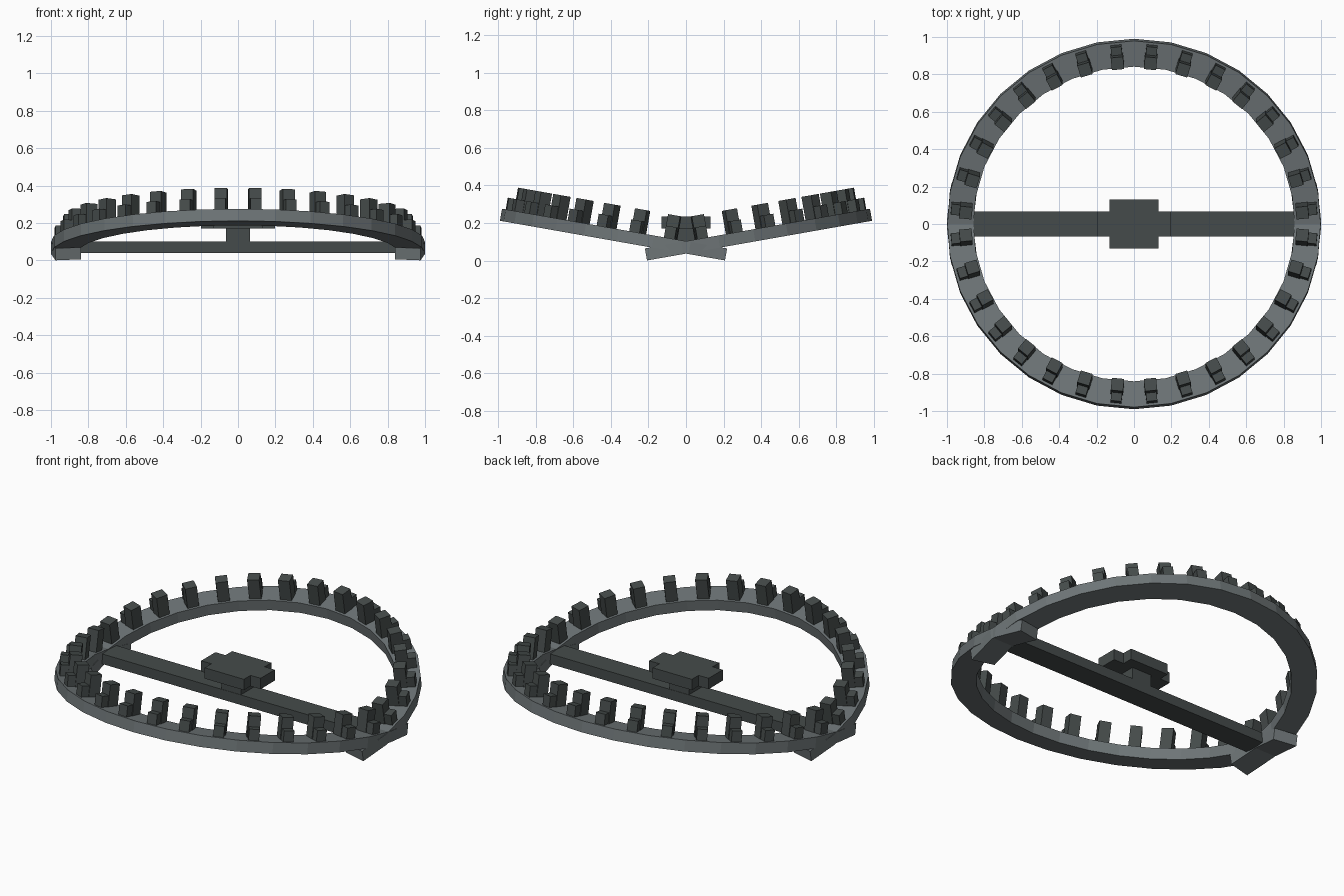
import bpy, math
from mathutils import Matrix, Vector

if "Cube" in bpy.data.objects:
    bpy.data.objects.remove(bpy.data.objects["Cube"])


def material(name, rgb):
    m = bpy.data.materials.new(name)
    m.diffuse_color = (*rgb, 1)
    m.use_nodes = True
    m.node_tree.nodes["Principled BSDF"].inputs["Base Color"].default_value = m.diffuse_color
    return m


STEEL = material("grey steel", (0.155, 0.178, 0.184))
DARK = material("dark iron", (0.060, 0.071, 0.070))

TILT = math.radians(10)      # how far each jaw is raised
PIVOT_Z = 0.07
R_OUT, R_IN, HALF_H = 1.0, 0.86, 0.0325


def add_mesh(name, verts, faces, mat):
    me = bpy.data.meshes.new(name)
    me.from_pydata(verts, [], faces)
    me.materials.append(mat)
    ob = bpy.data.objects.new(name, me)
    bpy.context.collection.objects.link(ob)
    return ob


def box_data(lo, hi, mat=Matrix()):
    verts = [mat @ Vector((x, y, z)) for z in (lo[2], hi[2])
             for x, y in ((lo[0], lo[1]), (hi[0], lo[1]), (hi[0], hi[1]), (lo[0], hi[1]))]
    faces = [(3, 2, 1, 0), (4, 5, 6, 7), (0, 1, 5, 4), (1, 2, 6, 5), (2, 3, 7, 6), (3, 0, 4, 7)]
    return verts, faces


def add_boxes(name, boxes, mat):
    verts, faces = [], []
    for b in boxes:
        v, f = box_data(*b)
        faces += [tuple(i + len(verts) for i in q) for q in f]
        verts += v
    return add_mesh(name, verts, faces, mat)


def jaw_arc(name):
    # rectangular section swept a little past a half circle
    n, over = 18, 12.5
    verts, faces = [], []
    for i in range(n + 1):
        a = math.radians(-over + (180 + 2 * over) * i / n)
        for r, z in ((R_IN, -HALF_H), (R_OUT, -HALF_H), (R_OUT, HALF_H), (R_IN, HALF_H)):
            verts.append((r * math.cos(a), r * math.sin(a), z))
    for i in range(n):
        for k in range(4):
            a, b = 4 * i + k, 4 * i + (k + 1) % 4
            faces.append((a, a + 4, b + 4, b))
    faces += [(0, 1, 2, 3), tuple(4 * n + k for k in (3, 2, 1, 0))]
    return add_mesh(name, verts, faces, STEEL)


# two raised jaws with stepped teeth
for side, turn in (("back", 0), ("front", math.pi)):
    place = (Matrix.Translation((0, 0, PIVOT_Z)) @ Matrix.Rotation(turn, 4, 'Z')
             @ Matrix.Rotation(TILT, 4, 'X'))
    jaw_arc(side + "_jaw").matrix_world = place
    teeth = []
    for i in range(16):
        m = Matrix.Rotation(math.radians(11.25 * (i + 0.5)), 4, 'Z')
        teeth.append(((0.87, -0.033, 0.02), (0.937, 0.033, 0.158), m))   # tall inner part
        teeth.append(((0.93, -0.029, 0.02), (0.982, 0.029, 0.096), m))   # low outer step
    add_boxes(side + "_teeth", teeth, DARK).matrix_world = place

# base bar, post and trigger plate
add_boxes("base_bar", [((-0.9, -0.067, 0.04), (0.9, 0.067, 0.10))], DARK)
add_boxes("plate_post", [((-0.065, -0.065, 0.09), (0.065, 0.065, 0.18))], DARK)
outline = [(0.197, -0.067), (0.197, 0.067), (0.13, 0.067), (0.13, 0.13)]
outline += [(-x, y) for x, y in reversed(outline[1:])]
outline += [(-0.197, -0.067), (-0.13, -0.067), (-0.13, -0.13), (0.13, -0.13), (0.13, -0.067)]
n = len(outline)
add_mesh("trigger_plate",
         [(x, y, 0.17) for x, y in outline] + [(x, y, 0.235) for x, y in outline],
         [tuple(reversed(range(n))), tuple(range(n, 2 * n))]
         + [(i, (i + 1) % n, (i + 1) % n + n, i + n) for i in range(n)], DARK)
